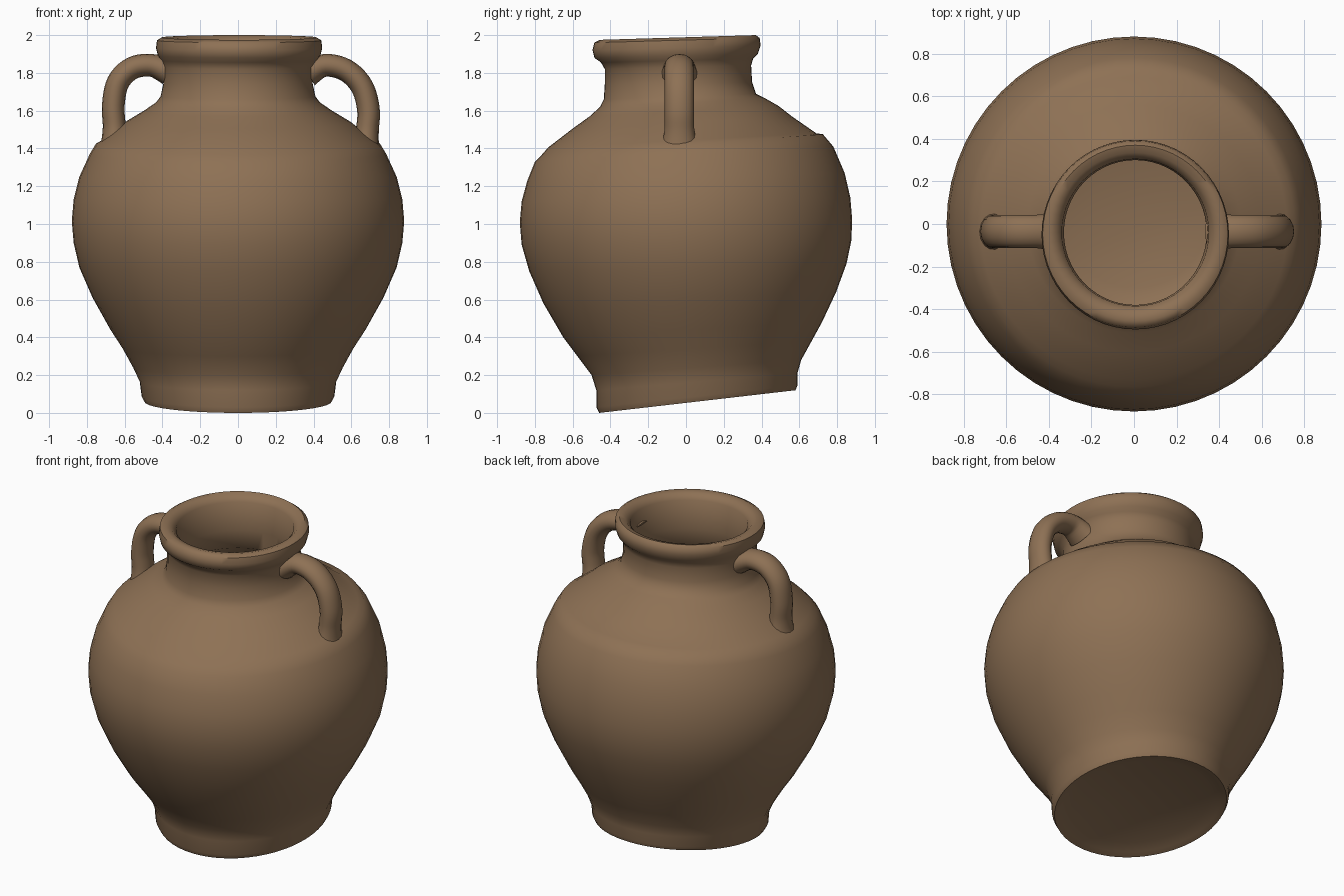
import bpy, bmesh, math
from mathutils import Vector

clay = bpy.data.materials.new("brown clay")
clay.diffuse_color = (0.27, 0.165, 0.09, 1)


def loft(name, rings, cap_start, cap_end, angle):
    """Skin a list of closed rings of points into a smooth object."""
    bm = bmesh.new()
    loops = [[bm.verts.new(p) for p in ring] for ring in rings]
    n = len(loops[0])
    for a, b in zip(loops, loops[1:]):
        for i in range(n):
            j = (i + 1) % n
            bm.faces.new((a[i], a[j], b[j], b[i]))
    if cap_start:
        bm.faces.new(loops[0])
    if cap_end:
        bm.faces.new(loops[-1])
    bmesh.ops.recalc_face_normals(bm, faces=bm.faces)
    me = bpy.data.meshes.new(name)
    bm.to_mesh(me)
    bm.free()
    me.materials.append(clay)
    me.shade_smooth()
    me.set_sharp_from_angle(angle=math.radians(angle))
    ob = bpy.data.objects.new(name, me)
    bpy.context.collection.objects.link(ob)
    return ob


def tilted_ring(yf, zf, yb, zb, rx, cx=0.0, n=56):
    """Ellipse whose front point is (yf, zf) and back point (yb, zb)."""
    pts = []
    for i in range(n):
        a = 2 * math.pi * i / n
        t = 0.5 - 0.5 * math.cos(a)
        pts.append((cx + rx * math.sin(a), yf + (yb - yf) * t, zf + (zb - zf) * t))
    return pts


# Jar body: base, belly, shoulder steps, neck (front y, front z, back y, back z, x radius)
body = [
    (-0.36, 0.045, 0.48, 0.145, 0.40),
    (-0.42, 0.015, 0.55, 0.125, 0.46),
    (-0.46, 0.00, 0.58, 0.12, 0.495),
    (-0.475, 0.03, 0.59, 0.145, 0.51),
    (-0.475, 0.12, 0.59, 0.21, 0.52),
    (-0.50, 0.20, 0.61, 0.28, 0.555),
    (-0.575, 0.30, 0.665, 0.38, 0.61),
    (-0.65, 0.40, 0.72, 0.48, 0.675),
    (-0.755, 0.58, 0.795, 0.64, 0.77),
    (-0.83, 0.75, 0.85, 0.79, 0.84),
    (-0.87, 0.89, 0.875, 0.91, 0.87),
    (-0.88, 1.01, 0.88, 1.02, 0.88),
    (-0.87, 1.12, 0.87, 1.14, 0.87),
    (-0.84, 1.23, 0.84, 1.27, 0.84),
    (-0.80, 1.33, 0.78, 1.41, 0.785),
    (-0.765, 1.365, 0.725, 1.475, 0.755),
    (-0.73, 1.405, 0.69, 1.48, 0.72),
    (-0.60, 1.505, 0.56, 1.57, 0.60),
    (-0.51, 1.57, 0.49, 1.625, 0.50),
    (-0.455, 1.62, 0.42, 1.665, 0.435),
    (-0.435, 1.66, 0.37, 1.69, 0.41),
    (-0.43, 1.74, 0.35, 1.75, 0.395),
    (-0.43, 1.82, 0.345, 1.84, 0.395),
]
# Rolled rim, then the inside of the neck and the hollow belly
rim = [
    (-0.45, 1.855, 0.355, 1.875, 0.41),
    (-0.485, 1.88, 0.38, 1.90, 0.43),
    (-0.495, 1.92, 0.395, 1.945, 0.44),
    (-0.485, 1.96, 0.39, 1.985, 0.435),
    (-0.455, 1.975, 0.37, 2.00, 0.41),
    (-0.415, 1.965, 0.335, 1.99, 0.375),
    (-0.385, 1.935, 0.305, 1.96, 0.345),
]
inside = [
    (-0.38, 1.75, 0.30, 1.78, 0.335),
    (-0.39, 1.64, 0.31, 1.66, 0.345),
    (-0.60, 1.43, 0.58, 1.47, 0.60),
    (-0.76, 1.22, 0.76, 1.24, 0.76),
    (-0.80, 1.00, 0.80, 1.00, 0.80),
    (-0.74, 0.70, 0.76, 0.74, 0.75),
    (-0.58, 0.38, 0.64, 0.44, 0.61),
    (-0.42, 0.18, 0.52, 0.26, 0.47),
    (-0.30, 0.13, 0.40, 0.21, 0.35),
]
rings = [tilted_ring(*r) for r in body]
rings += [tilted_ring(*r, cx=0.006) for r in rim]
rings += [tilted_ring(*r, cx=0.006) for r in inside]
loft("jar", rings, True, True, 50)


def catmull(pts, steps=5):
    """Smooth curve through the points."""
    p = [pts[0]] + pts + [pts[-1]]
    out = []
    for i in range(1, len(p) - 2):
        a, b, c, d = p[i - 1:i + 3]
        for s in range(steps):
            t = s / steps
            out.append(0.5 * (2 * b + (c - a) * t + (2 * a - 5 * b + 4 * c - d) * t * t
                              + (3 * b - a - 3 * c + d) * t ** 3))
    return out + [pts[-1]]


def handle(name, path, y):
    """Oval strap swept along an x-z path, flared where it meets the shoulder."""
    c = catmull([Vector((x, y, z)) for x, z in path])
    rings = []
    for i, p in enumerate(c):
        t = (c[min(i + 1, len(c) - 1)] - c[max(i - 1, 0)]).normalized()
        side = Vector((0, 1, 0))
        out = side.cross(t)
        u = i / (len(c) - 1)
        flare = 1 + 0.45 * max(0, (u - 0.8) / 0.2) ** 2 + 0.25 * max(0, 1 - u / 0.15)
        rings.append([p + side * (0.078 * flare * math.cos(k * math.pi / 8))
                      + out * (0.06 * flare * math.sin(k * math.pi / 8)) for k in range(16)])
    return loft(name, rings, True, True, 60)


# Two handles, slightly different as in a hand-made pot
handle("left_handle", [(-0.37, 1.81), (-0.46, 1.84), (-0.56, 1.825), (-0.635, 1.75),
                       (-0.66, 1.63), (-0.655, 1.52), (-0.65, 1.41)], -0.035)
handle("right_handle", [(0.37, 1.80), (0.46, 1.84), (0.57, 1.815), (0.655, 1.73),
                        (0.69, 1.61), (0.685, 1.50), (0.67, 1.39)], -0.035)
